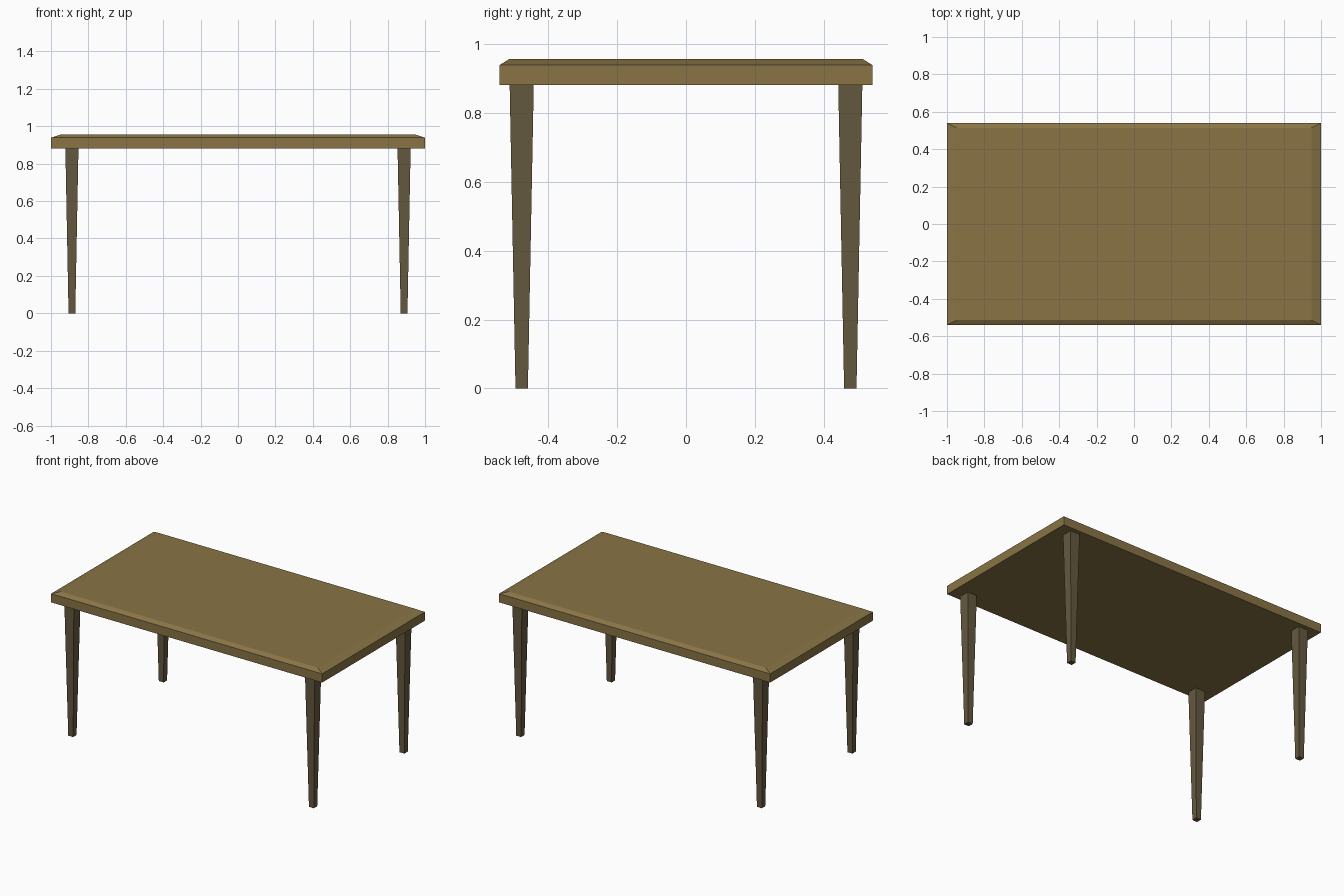
import bpy, bmesh

if "Cube" in bpy.data.objects:
    bpy.data.objects.remove(bpy.data.objects["Cube"])


def material(name, color):
    mat = bpy.data.materials.new(name)
    mat.diffuse_color = (*color, 1)
    mat.use_nodes = True
    mat.node_tree.nodes["Principled BSDF"].inputs["Base Color"].default_value = mat.diffuse_color
    return mat


def lofted_block(name, sections, mat, center=(0, 0)):
    """Closed block through rectangular sections (half_x, half_y, z), bottom to top."""
    bm = bmesh.new()
    rings = [[bm.verts.new((sx * hx, sy * hy, z))
              for sx, sy in ((-1, -1), (1, -1), (1, 1), (-1, 1))]
             for hx, hy, z in sections]
    bm.faces.new(rings[0][::-1])
    bm.faces.new(rings[-1])
    for lo, hi in zip(rings, rings[1:]):
        for i in range(4):
            j = (i + 1) % 4
            bm.faces.new((lo[i], lo[j], hi[j], hi[i]))
    mesh = bpy.data.meshes.new(name)
    bm.to_mesh(mesh)
    bm.free()
    mesh.materials.append(mat)
    obj = bpy.data.objects.new(name, mesh)
    obj.location = (*center, 0)
    bpy.context.collection.objects.link(obj)
    return obj


top_wood = material("top_wood", (0.25, 0.175, 0.06))
leg_wood = material("leg_wood", (0.13, 0.10, 0.052))

# Tabletop slab with a shallow bevelled upper rim
lofted_block("tabletop", [(1.0, 0.541, 0.881), (1.0, 0.541, 0.939), (0.949, 0.514, 0.956)], top_wood)

# Four square legs tapering toward the floor
for sx, side in ((-1, "left"), (1, "right")):
    for sy, end in ((-1, "front"), (1, "back")):
        lofted_block(f"{end}_{side}_leg", [(0.018, 0.018, 0), (0.035, 0.035, 0.881)],
                     leg_wood, (sx * 0.888, sy * 0.477))
